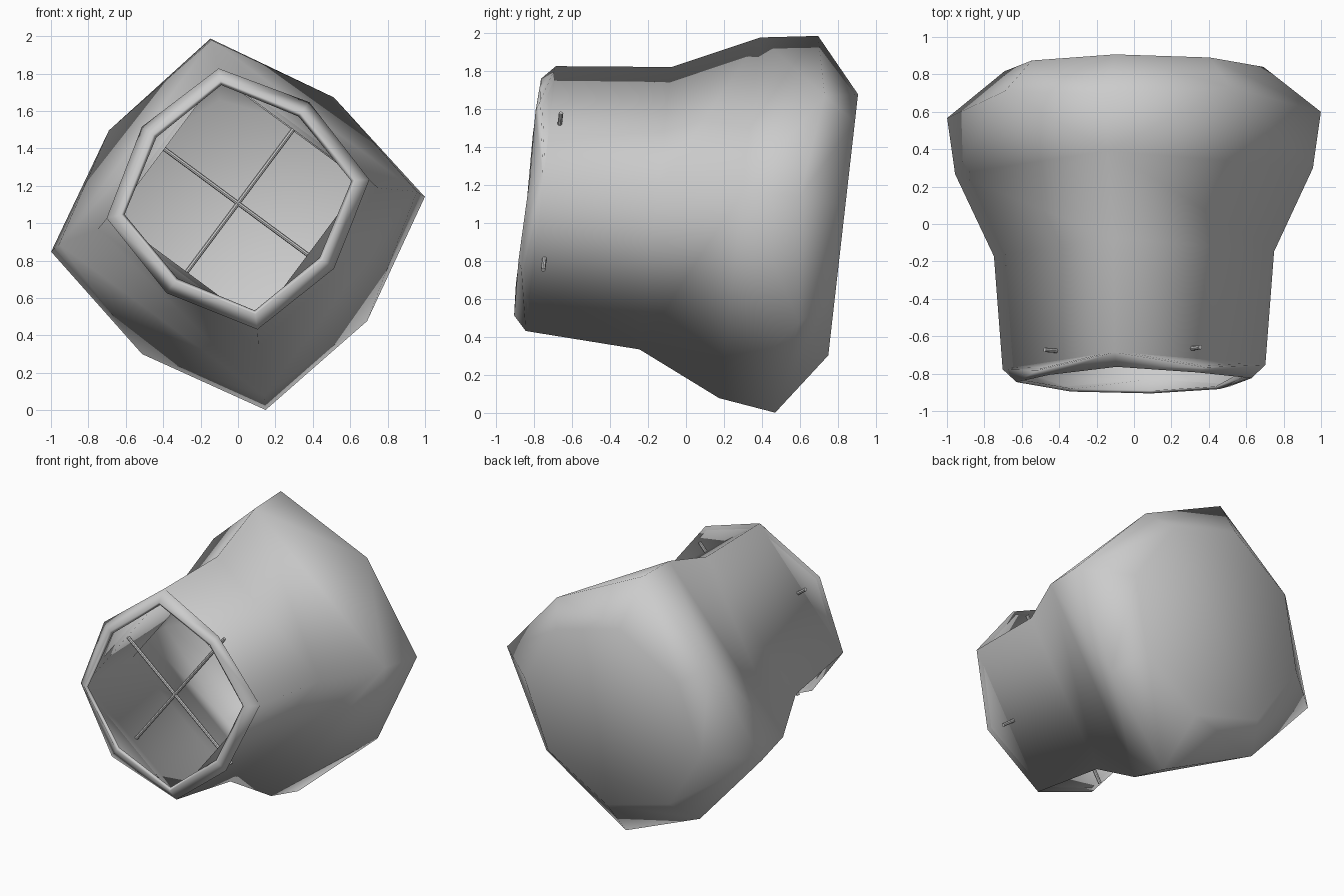
import bpy, bmesh
from math import sin, cos, radians
from mathutils import Vector

if "Cube" in bpy.data.objects:
    bpy.data.objects.remove(bpy.data.objects["Cube"])

TILT, ROLL = radians(6.5), radians(8.4)
C, S = cos(TILT), sin(TILT)


def place(x, s, v):
    """Vessel space (across, along axis, up) to world space."""
    return Vector((x, s * C + v * S, 1 - s * S + v * C))


def polar(r, angle, s, lift):
    return place(r * cos(angle), s, r * sin(angle) + lift)


def finish(bm, name, smooth=True):
    bmesh.ops.recalc_face_normals(bm, faces=bm.faces)
    me = bpy.data.meshes.new(name)
    bm.to_mesh(me)
    bm.free()
    ob = bpy.data.objects.new(name, me)
    bpy.context.collection.objects.link(ob)
    for p in me.polygons:
        p.use_smooth = smooth
    return ob


# Vessel: square tube flaring to an octagonal base, with an octagonal lip
bm = bmesh.new()
corner = [ROLL + radians(90 * k) for k in range(4)]
diag = [a + radians(45) for a in corner]


def ring4(r, s, lift=0.06, angles=corner):
    return [bm.verts.new(polar(r, a, s, lift)) for a in angles]


def ring8(rc, sc, rd, sd, lift):
    pairs = zip(ring4(rc, sc, lift), ring4(rd, sd, lift, diag))
    return [v for p in pairs for v in p]


def bridge(a, b):
    n = len(a)
    for i in range(n):
        j = (i + 1) % n
        bm.faces.new((a[i], a[j], b[j], b[i]))


def shell(t):
    """Wall inset by t, from lip to closed base; returns its lip ring."""
    k = t * 1.4
    lip = ring8(0.71 - k, -0.775 + t / 2, 0.64 - t, -0.835 + t / 2, 0.042)
    base = ring8(1.01 - k, 0.58 - t / 2, 0.86 - t, 0.65 - t, 0.06)
    tube = [lip[::2], ring4(0.757 - k, -0.168), ring4(0.967 - k, 0.278)]
    for a, b in zip(tube, tube[1:]):
        bridge(a, b)
    shoulder = tube[-1]
    for i in range(4):
        j = (i + 1) % 4
        mid = base[2 * i + 1]
        # lip gusset, then shoulder flare from square to octagon
        bm.faces.new((lip[2 * i], lip[2 * i + 1], lip[2 * j]))
        bm.faces.new((shoulder[i], shoulder[j], mid))
        bm.faces.new((shoulder[i], mid, base[2 * i]))
        bm.faces.new((shoulder[j], base[2 * j], mid))
    cap = ring8(0.70 - t, 0.824 - t, 0.68 - t, 0.824 - t, 0.085)
    bridge(base, cap)
    bm.faces.new(cap)
    return lip


outer, inner = shell(0), shell(0.025)
lip_edge = ring8(0.635, -0.845, 0.565, -0.855, 0.042)
lip_inner = ring8(0.613, -0.832, 0.543, -0.842, 0.042)
bridge(outer, lip_edge)
bridge(lip_edge, lip_inner)
bridge(lip_inner, inner)
finish(bm, "vessel")

# Crossed rods through the mouth, ends poking through the walls
for n, angle in enumerate((diag[0], diag[1])):
    a = polar(0.595, angle, -0.72, 0.025)
    b = polar(-0.595, angle, -0.72, 0.025)
    d = b - a
    bm = bmesh.new()
    bmesh.ops.create_cone(bm, cap_ends=True, segments=8, radius1=0.012,
                          radius2=0.012, depth=d.length)
    ob = finish(bm, "mouth_rod_%d" % (n + 1), smooth=False)
    ob.data.transform(d.to_track_quat('Z', 'Y').to_matrix().to_4x4())
    ob.location = (a + b) / 2
